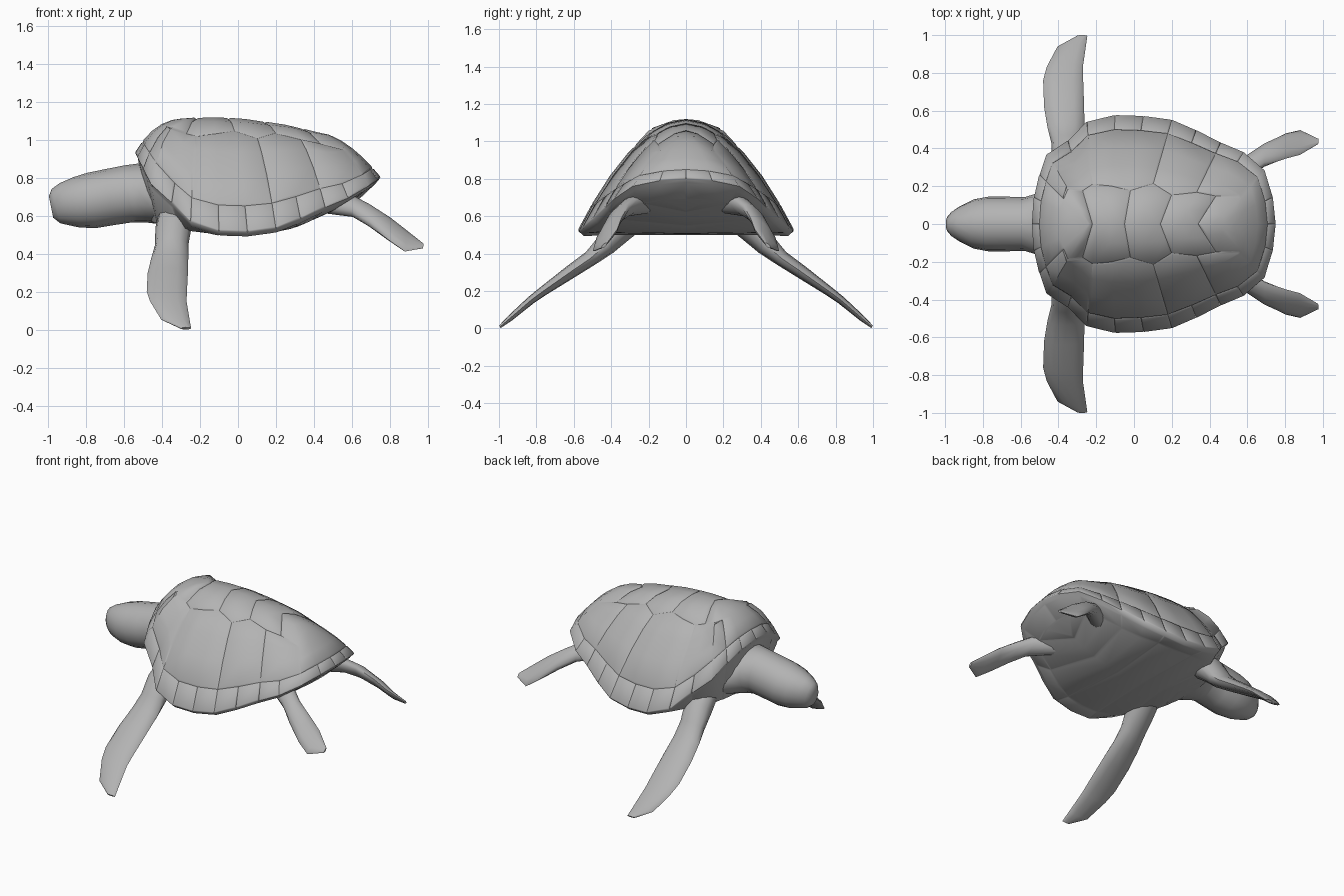
import bpy, bmesh, math
from mathutils import Vector

if "Cube" in bpy.data.objects:
    bpy.data.objects.remove(bpy.data.objects["Cube"])

grey = bpy.data.materials.new("plain grey")
grey.diffuse_color = (0.45, 0.45, 0.45, 1)
grey.use_nodes = True
grey.node_tree.nodes["Principled BSDF"].inputs["Base Color"].default_value = grey.diffuse_color


def interp(table, x):
    if x <= table[0][0]:
        return table[0][1]
    for (x0, y0), (x1, y1) in zip(table, table[1:]):
        if x <= x1:
            return y0 + (y1 - y0) * (x - x0) / (x1 - x0)
    return table[-1][1]


def finish(bm, name, angle, mirror=False):
    me = bpy.data.meshes.new(name)
    bm.to_mesh(me)
    bm.free()
    me.materials.append(grey)
    ob = bpy.data.objects.new(name, me)
    bpy.context.collection.objects.link(ob)
    bpy.ops.object.select_all(action='DESELECT')
    ob.select_set(True)
    bpy.context.view_layer.objects.active = ob
    bpy.ops.object.shade_smooth_by_angle(angle=math.radians(angle))
    if mirror:
        m = ob.modifiers.new("mirror", 'MIRROR')
        m.use_axis = (False, True, False)
    return ob


def loft(name, sections, width_dir, sides=12, mirror=False):
    """Elliptical sections (x, y, z, half width, half thickness) along a path."""
    bm = bmesh.new()
    pts = [Vector(s[:3]) for s in sections]
    wd = Vector(width_dir).normalized()
    rings = []
    for i, s in enumerate(sections):
        tan = pts[min(i + 1, len(pts) - 1)] - pts[max(i - 1, 0)]
        thick = tan.cross(wd).normalized()
        ring = []
        for k in range(sides):
            a = 2 * math.pi * k / sides
            ring.append(bm.verts.new(pts[i] + wd * s[3] * math.cos(a) + thick * s[4] * math.sin(a)))
        rings.append(ring)
    for a, b in zip(rings, rings[1:]):
        for k in range(sides):
            n = (k + 1) % sides
            bm.faces.new((a[k], a[n], b[n], b[k]))
    bm.faces.new(rings[0])
    bm.faces.new(rings[-1])
    bmesh.ops.recalc_face_normals(bm, faces=bm.faces)
    return finish(bm, name, 50, mirror)


# Shell: half rim outline from front centre to rear centre, with matching ridge x
rim = [(-.54, 0, .93), (-.53, .14, .91), (-.50, .26, .85), (-.46, .37, .77), (-.35, .44, .67),
       (-.25, .54, .57), (-.10, .575, .52), (.05, .57, .515), (.20, .55, .535), (.33, .495, .585),
       (.46, .43, .645), (.58, .38, .695), (.69, .285, .76), (.735, .14, .79), (.75, 0, .80)]
ridge_x = [-.24, -.24, -.24, -.24, -.22, -.20, -.13, -.05, .04, .14, .25, .34, .42, .42, .42]
ridge_z = [(-.24, 1.11), (-.1, 1.115), (.04, 1.105), (.25, 1.075), (.42, 1.035)]
belly_z = [(-.5, .58), (-.3, .53), (-.1, .505), (.1, .50), (.3, .54), (.5, .63), (.7, .72)]
steps = [0, .13, .30, .47, .65, .83, 1]
spine_seams, side_seams = (4, 7, 9, 11), (2, 5, 8, 10, 12)
# Zigzag of the seam beside the spine plates, per rib
zigzag = {2: -.16, 3: -.15, 4: -.05, 5: -.04, 7: .04, 8: -.04, 9: .04, 10: -.04, 11: -.04, 12: -.15}


def column(i, side):
    """Points of one shell rib, from belly centre out to the rim and up to the ridge."""
    x, y, z = rim[i]
    pts = [(x * .7, 0, interp(belly_z, x * .7)),
           (x * .85, y * .8, interp(belly_z, x * .85)),
           (x * .975, y * .96, z - .02)]
    power = 2.8 if i < 4 else 1.9 if i < 11 else 1.7
    rx = ridge_x[i]
    rz = interp(ridge_z, rx)
    for t in steps:
        if t == .65:
            t += zigzag.get(i, 0)
        pts.append((x + (rx - x) * t, y * (1 - t), z + (rz - z) * (1 - (1 - t) ** power)))
    return [(px, py * side, pz) for px, py, pz in pts]


def plate(i, r, side):
    """Which plate of the shell the face in column i, row r belongs to."""
    if r < 2:
        return ("belly", i // 2, side if r else 0)
    if r == 2:
        return None
    if r == 3:
        return ("edge", i, side)
    if r >= 7 or i < 2 or i >= 12:
        return ("spine", sum(i >= s for s in spine_seams))
    return ("flank", sum(i >= s for s in side_seams), side)


bm = bmesh.new()
cache, plates = {}, {}


def vert(p):
    key = tuple(round(c, 4) + 0.0 for c in p)
    if key not in cache:
        cache[key] = bm.verts.new(key)
    return cache[key]


for side in (1, -1):
    cols = [column(i, side) for i in range(len(rim))]
    for i in range(len(rim) - 1):
        for r in range(len(cols[0]) - 1):
            quad = (cols[i][r], cols[i + 1][r], cols[i + 1][r + 1], cols[i][r + 1])
            vs = list(dict.fromkeys(vert(p) for p in quad))
            if len(vs) > 2 and not bm.faces.get(vs):
                f = bm.faces.new(vs)
                plates.setdefault(plate(i, r, side), []).append(f)
bmesh.ops.recalc_face_normals(bm, faces=bm.faces)
bm.normal_update()
# Raise each plate slightly so that shallow seams stay between them
for key, faces in plates.items():
    if key:
        bmesh.ops.inset_region(bm, faces=faces, thickness=.011, use_even_offset=False,
                               depth=.003 if key[0] == "belly" else .006)
        bm.normal_update()
finish(bm, "shell", 45)

# Head, neck and the chest it widens into under the shell
profile = [(-.25, .535, .75, .36), (-.36, .55, .79, .32), (-.45, .56, .85, .23),
           (-.52, .565, .88, .16), (-.58, .565, .868, .142),
           (-.68, .55, .848, .145), (-.77, .535, .83, .145), (-.85, .538, .806, .13),
           (-.92, .552, .775, .095), (-.96, .56, .745, .068), (-.985, .59, .705, .04)]
loft("head_and_neck", [(x, 0, (lo + hi) / 2, w, (hi - lo) / 2) for x, lo, hi, w in profile],
     (0, 1, 0), 16)

# Front flippers
loft("front_flippers", [(-.32, .22, .64, .09, .08), (-.34, .35, .54, .095, .08),
                        (-.35, .43, .445, .088, .058),
                        (-.36, .51, .375, .098, .042), (-.37, .62, .30, .106, .036),
                        (-.375, .76, .202, .106, .026), (-.367, .83, .15, .096, .022),
                        (-.33, .94, .055, .075, .016), (-.275, .995, .008, .028, .008)],
     (1, 0, 0), 12, True)

# Rear flippers
loft("rear_flippers", [(.46, .20, .68, .08, .06), (.60, .30, .655, .075, .045),
                       (.69, .365, .605, .078, .036), (.80, .412, .53, .09, .026),
                       (.88, .432, .472, .088, .019), (.975, .437, .443, .018, .008)],
     (0, .74, -.67), 12, True)
